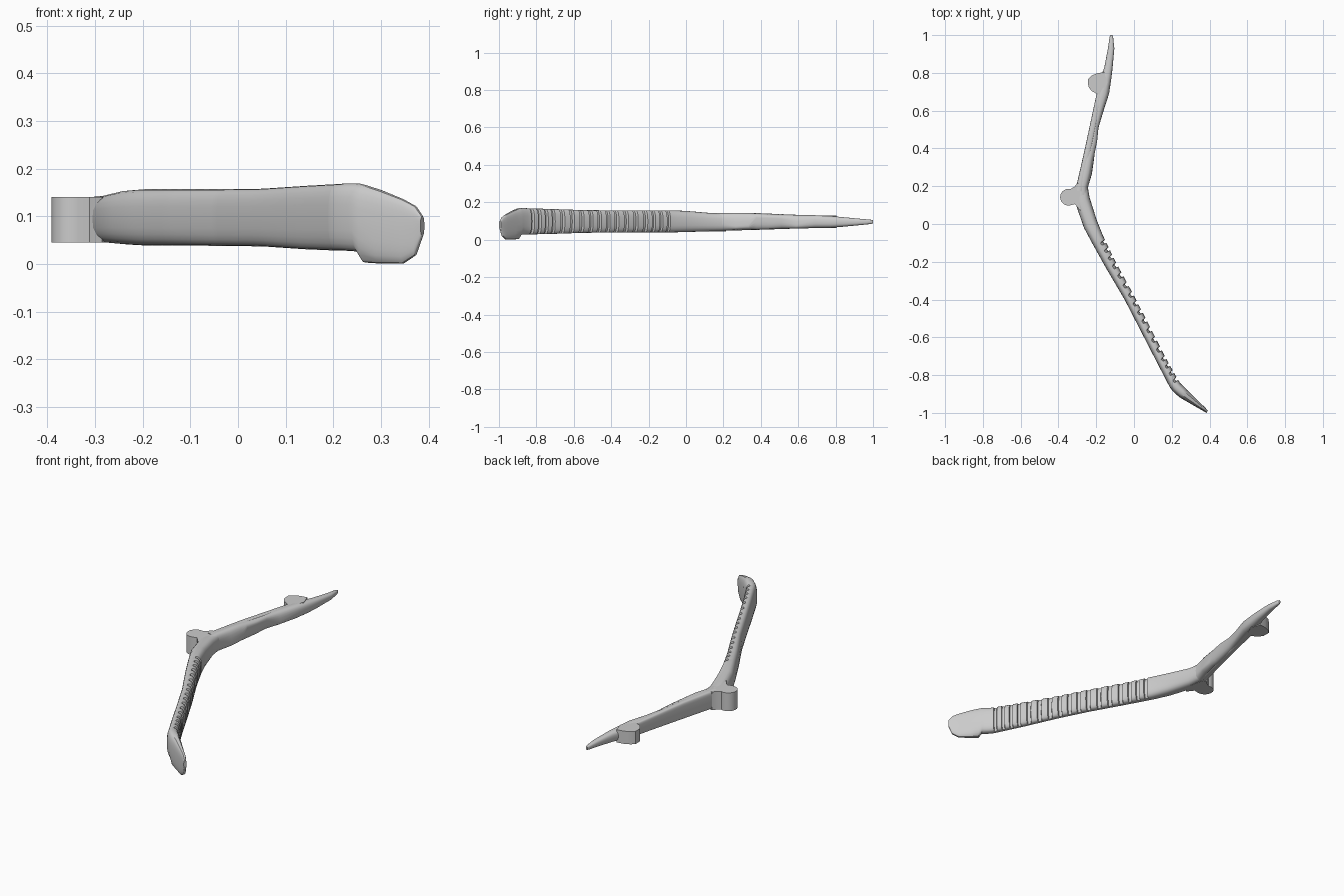
import bpy, bmesh, math
from mathutils import Vector


def finish(name, bm):
    bmesh.ops.recalc_face_normals(bm, faces=bm.faces)
    me = bpy.data.meshes.new(name)
    bm.to_mesh(me)
    bm.free()
    ob = bpy.data.objects.new(name, me)
    bpy.context.collection.objects.link(ob)
    bpy.ops.object.select_all(action='DESELECT')
    ob.select_set(True)
    bpy.context.view_layer.objects.active = ob
    bpy.ops.object.shade_smooth_by_angle(angle=math.radians(30))
    return ob


def loft(name, stations, power=2.6, n=24):
    """Each station: left x,y, right x,y, bottom z, top z, right-edge z shift, groove depth."""
    bm = bmesh.new()
    rings = []
    for lx, ly, rx, ry, z0, z1, shift, groove in stations:
        left, right = Vector((lx, ly)), Vector((rx, ry))
        mid, half = (left + right) / 2, (right - left) / 2
        ring = []
        for i in range(n):
            a = math.tau * i / n
            c, s = math.cos(a), math.sin(a)
            u = math.copysign(abs(c) ** (2 / power), c)
            v = math.copysign(abs(s) ** (2 / power), s)
            p = mid + half * u
            if u > 0:
                p -= half.normalized() * groove * min(1, u * 1.6)
            z = (z0 + z1) / 2 + v * (z1 - z0) / 2 + shift * max(u, 0) * (1 - abs(v))
            ring.append(bm.verts.new((p.x, p.y, z)))
        rings.append(ring)
    for a, b in zip(rings, rings[1:]):
        for i in range(n):
            j = (i + 1) % n
            bm.faces.new((a[i], a[j], b[j], b[i]))
    bm.faces.new(rings[0])
    bm.faces.new(rings[-1])
    return finish(name, bm)


def prism(name, outline, z0, z1):
    bm = bmesh.new()
    f = bm.faces.new([bm.verts.new((x, y, z0)) for x, y in outline])
    ext = bmesh.ops.extrude_face_region(bm, geom=[f])
    for e in ext['geom']:
        if isinstance(e, bmesh.types.BMVert):
            e.co.z = z1
    return finish(name, bm)


def mix(a, b, t):
    return tuple(p + (q - p) * t for p, q in zip(a, b))


# Lower arm: smooth neck, grooved grip, then a flared paddle tip
neck = [(-.305, .20, -.245, .20, .047, .140, 0, 0),
        (-.312, .115, -.235, .14, .045, .143, 0, 0),
        (-.265, -.02, -.197, .02, .041, .154, 0, 0)]
grip = [(-.225, -.095, -.165, -.06, .039, .157, 0, 0),
        (-.15, -.23, -.100, -.195, .039, .157, 0, 0),
        (-.05, -.40, -.005, -.37, .038, .157, 0, 0),
        (.03, -.555, .075, -.525, .037, .158, 0, 0),
        (.12, -.73, .163, -.70, .031, .164, 0, 0),
        (.19, -.865, .233, -.825, .028, .168, 0, 0)]
tip = [(.205, -.885, .247, -.845, .028, .169, 0, 0),
       (.238, -.915, .272, -.868, .026, .169, 0, 0),
       (.252, -.924, .283, -.88, .003, .166, 0, 0),
       (.285, -.943, .312, -.908, .001, .156, 0, 0),
       (.34, -.975, .355, -.951, .001, .136, 0, 0),
       (.367, -.99, .378, -.973, .018, .122, 0, 0),
       (.383, -1.0, .391, -.988, .06, .10, 0, 0)]
ribs = []
count = 17
for k in range(count):
    for frac, depth in ((0, 0), (.58, 0), (.66, .014), (.95, .011)):
        s = (k + frac) / count * (len(grip) - 1)
        i = min(int(s), len(grip) - 2)
        ribs.append(mix(grip[i], grip[i + 1], s - i)[:7] + (depth,))
loft("ribbed_lower_arm", neck + ribs + [grip[-1]] + tip, 2.8)

# Upper arm: straight spine with a wavy twisted web, tapering to a thin blade
loft("upper_arm", [
    (-.312, .165, -.24, .135, .046, .142, 0, 0),
    (-.300, .21, -.245, .19, .047, .143, 0, 0),
    (-.285, .28, -.223, .265, .052, .144, -.025, 0),
    (-.270, .35, -.213, .335, .055, .143, -.02, 0),
    (-.260, .39, -.208, .375, .053, .140, .02, 0),
    (-.248, .45, -.195, .44, .056, .136, .02, 0),
    (-.233, .52, -.188, .51, .060, .133, .015, 0),
    (-.215, .60, -.164, .59, .060, .132, -.015, 0),
    (-.197, .69, -.132, .69, .062, .131, 0, 0),
    (-.175, .78, -.120, .77, .064, .126, 0, 0),
    (-.157, .83, -.114, .82, .068, .122, 0, 0),
    (-.138, .93, -.104, .93, .078, .112, 0, 0),
    (-.129, .99, -.110, .985, .084, .107, 0, 0),
    (-.125, 1.0, -.115, 1.0, .087, .104, 0, 0)])
loft("upper_spine", [
    (-.310, .18, -.268, .17, .047, .143, 0, 0),
    (-.262, .39, -.228, .38, .053, .142, 0, 0),
    (-.217, .60, -.187, .59, .060, .133, 0, 0),
    (-.185, .75, -.155, .745, .064, .126, 0, 0)], 4.5)

# Hinge boss with rounded head on the outer side of the bend
head = [(-.347 + .044 * math.cos(math.radians(a)), .142 + .044 * math.sin(math.radians(a)))
        for a in range(75, 286, 15)]
prism("hinge_boss", head + [(-.312, .105), (-.285, .07), (-.262, .13), (-.28, .21),
                            (-.302, .215), (-.315, .198)], .045, .141)

# Rounded stop lug near the blade
prism("stop_lug", [(-.165, .69), (-.196, .688), (-.225, .705), (-.242, .728), (-.243, .768),
                   (-.225, .785), (-.195, .798), (-.158, .804), (-.14, .75)], .062, .129)
